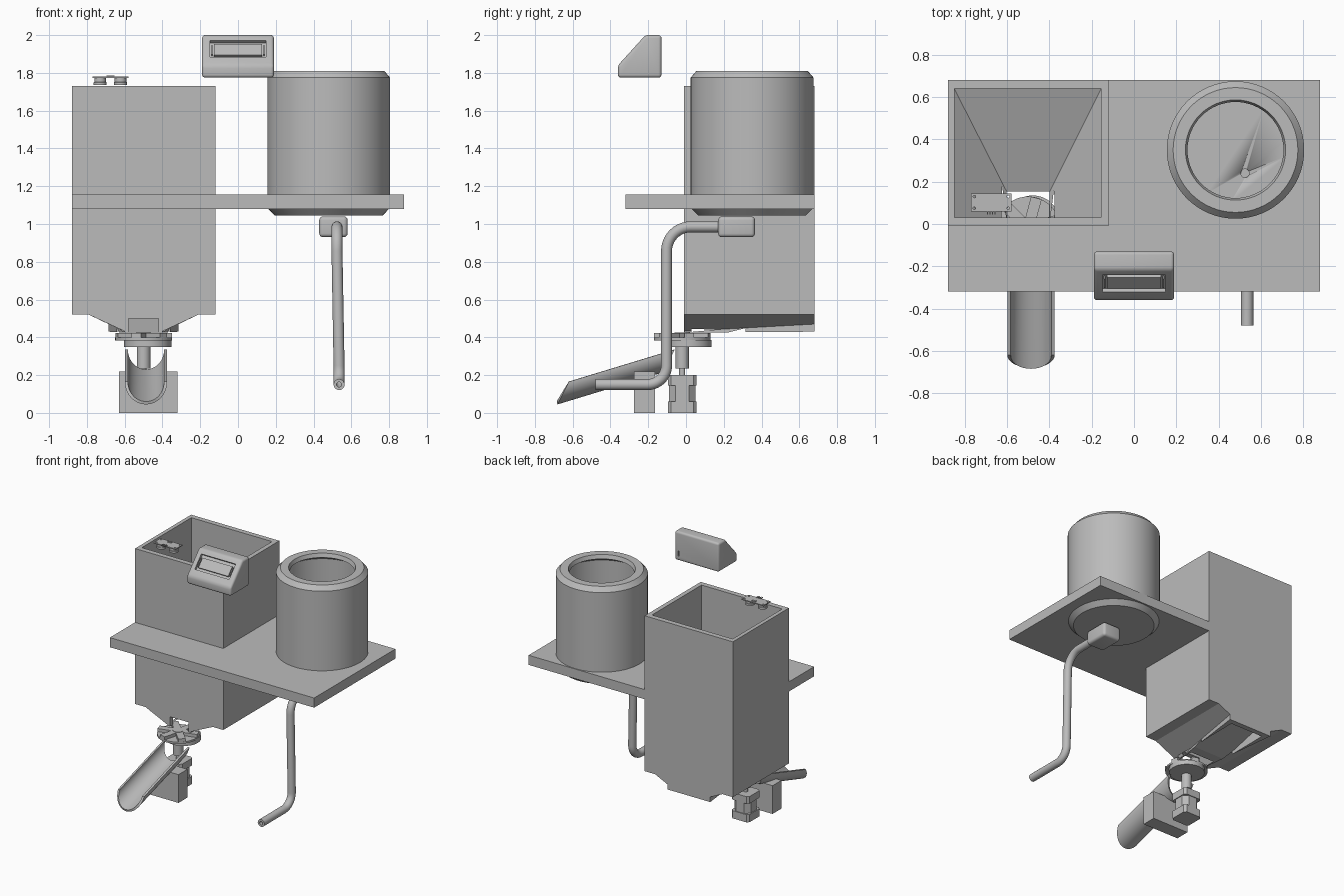
import bpy, bmesh, math
from mathutils import Vector, Matrix

cube = bpy.data.objects.get("Cube")
if cube:
    bpy.data.objects.remove(cube)

grey = bpy.data.materials.new("plain_grey")
grey.use_nodes = True
GREY = (0.5, 0.5, 0.5, 1)
grey.diffuse_color = GREY
grey.node_tree.nodes["Principled BSDF"].inputs["Base Color"].default_value = GREY


def finish(name, bm, smooth=False):
    bmesh.ops.recalc_face_normals(bm, faces=bm.faces)
    me = bpy.data.meshes.new(name)
    bm.to_mesh(me)
    bm.free()
    me.materials.append(grey)
    ob = bpy.data.objects.new(name, me)
    bpy.context.collection.objects.link(ob)
    if smooth:
        select(ob)
        bpy.ops.object.shade_smooth_by_angle(angle=math.radians(25))
    return ob


def select(ob):
    bpy.ops.object.select_all(action="DESELECT")
    ob.select_set(True)
    bpy.context.view_layer.objects.active = ob


def loft(name, rings, smooth=False, caps=True, closed=True):
    bm = bmesh.new()
    rows = [[bm.verts.new(p) for p in ring] for ring in rings]
    n = len(rows[0])
    for a, b in zip(rows, rows[1:]):
        for i in range(n if closed else n - 1):
            j = (i + 1) % n
            bm.faces.new((a[i], a[j], b[j], b[i]))
    if caps:
        bm.faces.new(rows[0])
        bm.faces.new(rows[-1])
    return finish(name, bm, smooth)


def box(name, x, y, z):
    rect = [(x[0], y[0]), (x[1], y[0]), (x[1], y[1]), (x[0], y[1])]
    return loft(name, [[(a, b, h) for a, b in rect] for h in z])


def side_prism(name, x, profile):
    return loft(name, [[(a, y, z) for y, z in profile] for a in x])


def lathe(name, cx, cy, profile, n=48):
    turn = [2 * math.pi * i / n for i in range(n)]
    return loft(name, [[(cx + r * math.cos(t), cy + r * math.sin(t), z) for t in turn]
                       for r, z in profile], smooth=True)


def apply(ob, kind, **settings):
    mod = ob.modifiers.new(kind, kind)
    for key, value in settings.items():
        setattr(mod, key, value)
    select(ob)
    bpy.ops.object.modifier_apply(modifier=mod.name)


def cut(ob, cutter):
    apply(ob, "BOOLEAN", operation="DIFFERENCE", object=cutter, solver="EXACT")
    bpy.data.objects.remove(cutter)


def soften(ob, width):
    apply(ob, "BEVEL", width=width, segments=4, limit_method="ANGLE")
    bpy.ops.object.shade_smooth_by_angle(angle=math.radians(25))


# Shelf, notched around the hopper
outline = [(-.88, -.32), (.88, -.32), (.88, .68), (-.12, .68), (-.12, -.01), (-.88, -.01)]
loft("shelf", [[(x, y, z) for x, y in outline] for z in (1.08, 1.155)])

# Hopper: shaped skirt, funnel interior, front outlet and hollow underside
def section(y, w, low, z):
    mid = -.5
    return [(-.88, y, 1.73), (-.88, y, .52), (-.79, y, .52), (mid - w, y, z), (mid - w, y, low),
            (mid + w, y, low), (mid + w, y, z), (-.21, y, .52), (-.12, y, .52), (-.12, y, 1.73)]

hopper = loft("hopper", [section(-.01, .1, .425, .432), section(.68, .185, .43, .47)])

def rect(x0, x1, y0, y1, z):
    return [(x0, y0, z), (x1, y0, z), (x1, y1, z), (x0, y1, z)]

cut(hopper, loft("funnel_cutter", [rect(-.85, -.155, .03, .64, 1.8), rect(-.85, -.155, .03, .64, .61),
                                   rect(-.58, -.42, .03, .11, .41)]))
cut(hopper, box("outlet_cutter", (-.58, -.42), (-.05, .05), (.4, .5)))
cut(hopper, side_prism("underside_cutter", (-.64, -.36), [(.2, .4), (.64, .4), (.64, .53), (.2, .42)]))

# Tank with a bevelled neck, open at the top
tank = lathe("tank", .48, .35, [(.285, 1.045), (.325, 1.085), (.325, 1.775), (.295, 1.81), (.237, 1.81),
                                (.227, 1.78), (.295, 1.74), (.295, 1.2), (.25, 1.165)], 64)
cut(tank, lathe("drain_cutter", .525, .24, [(.02, 1.1), (.02, 1.3)], 24))

# Valve and bent outlet pipe
soften(box("valve_box", (.43, .58), (.17, .365), (.93, 1.04)), .02)

def bend(cy, cz, r, start, x):
    return [(x, cy + r * math.cos(math.radians(start + s * 9)), cz + r * math.sin(math.radians(start + s * 9)))
            for s in range(11)]

path = [(.524, .2, .985)] + bend(.025, .857, .128, 90, .524)
path += list(reversed(bend(-.203, .25, .1, 270, .535))) + [(.535, -.48, .15)]
rings = []
for i, p in enumerate(path):
    before, after = Vector(path[max(i - 1, 0)]), Vector(path[min(i + 1, len(path) - 1)])
    side = Vector((1, 0, 0))
    up = side.cross(after - before).normalized()
    rings.append([Vector(p) + .029 * (math.cos(t) * side + math.sin(t) * up)
                  for t in [2 * math.pi * k / 20 for k in range(20)]])
pipe = loft("outlet_pipe", rings, caps=False)
apply(pipe, "SOLIDIFY", thickness=.016, offset=-1)
bpy.ops.object.shade_smooth_by_angle(angle=math.radians(35))

# Display housing with a sloped, recessed screen
housing = side_prism("display_housing", (-.19, .19),
                     [(-.36, 1.775), (-.36, 1.84), (-.215, 2), (-.13, 2), (-.13, 1.775)])
soften(housing, .016)
slope = math.atan2(.16, .145)
tilt = Matrix.Translation((0, -.284, 1.924)) @ Matrix.Rotation(slope, 4, "X")

def tilted(name, x, y, z):
    ob = box(name, x, y, z)
    ob.data.transform(tilt)
    return ob

cut(housing, tilted("screen_cutter", (-.148, .148), (-.055, .065), (-.02, .05)))
screen = tilted("screen", (-.128, .128), (-.035, .042), (-.021, -.004))
for s in (-1, 1):
    tilted("screen_clip", (s * .138 - .003, s * .138 + .003), (-.03, .035), (-.021, -.002))
cut(housing, box("slot_cutter", (.15, .16), (-.14, -.12), (1.81, 1.85)))

# Level sensor board above the hopper
board = box("sensor_board", (-.77, -.58), (.06, .145), (1.772, 1.78))
for x in (-.755, -.595):
    for y in (.075, .13):
        cut(board, lathe("hole_cutter", x, y, [(.006, 1.7), (.006, 1.8)], 12))
for x in (-.73, -.622):
    lathe("sensor_eye", x, .1, [(.034, 1.735), (.034, 1.75), (.031, 1.752), (.031, 1.775)], 24)
for i in range(4):
    x = -.693 + i * .012
    box("sensor_pin", (x - .002, x + .002), (.045, .07), (1.78, 1.786))
box("sensor_crystal", (-.69, -.66), (.12, .135), (1.78, 1.786))

# Feeder wheel: lower disc, tray, hub and vanes
CX, CY = -.5, -.02
lathe("feeder_base", -.478, .01, [(.125, .35), (.125, .386)])
lathe("feeder_tray", CX, CY, [(.15, .384), (.15, .398)])
lathe("feeder_hub", CX, CY, [(.04, .39), (.04, .425)], 24)
for i in range(6):
    a = math.radians(60 * i + 15)
    vane = box("feeder_vane", (.03, .148), (-.026, .026), (.39, .422))
    vane.data.transform(Matrix.Translation((CX, CY, 0)) @ Matrix.Rotation(a, 4, "Z"))

# Motor with chamfered corners, coupling and shaft
def octagon(h, c, z):
    pts = [(h, -h + c), (h, h - c), (h - c, h), (-h + c, h), (-h, h - c), (-h, -h + c), (-h + c, -h), (h - c, -h)]
    return [(CX + x, CY + y, z) for x, y in pts]

loft("motor_core", [octagon(.07, .035, .02), octagon(.07, .035, .18)])
for z0, z1 in ((0, .06), (.145, .2)):
    loft("motor_cap", [octagon(.076, .016, z0), octagon(.076, .016, z1)])
lathe("motor_shaft", CX, CY, [(.016, .19), (.016, .25)], 20)
lathe("shaft_coupling", CX, CY, [(.036, .235), (.036, .355)], 28)

# Half-round chute leaning on a support block
def chute_ring(y, z):
    arc = [math.pi * i / 24 for i in range(25)]
    return [(-.487 + .112 * math.cos(t), y - .06 * math.sin(t), z - .12 * math.sin(t)) for t in arc]

chute = loft("chute", [chute_ring(-.62, .165), chute_ring(-.06, .335)], caps=False, closed=False)
apply(chute, "SOLIDIFY", thickness=.016, offset=-1)
bpy.ops.object.shade_smooth_by_angle(angle=math.radians(35))
side_prism("chute_support", (-.63, -.32), [(-.275, 0), (-.165, 0), (-.165, .22), (-.275, .22)])
# Clear the part of the block that would sit inside the trough
trough = loft("trough_cutter", [chute_ring(-.62, .165), chute_ring(-.06, .335)])
cut(bpy.data.objects["chute_support"], trough)
